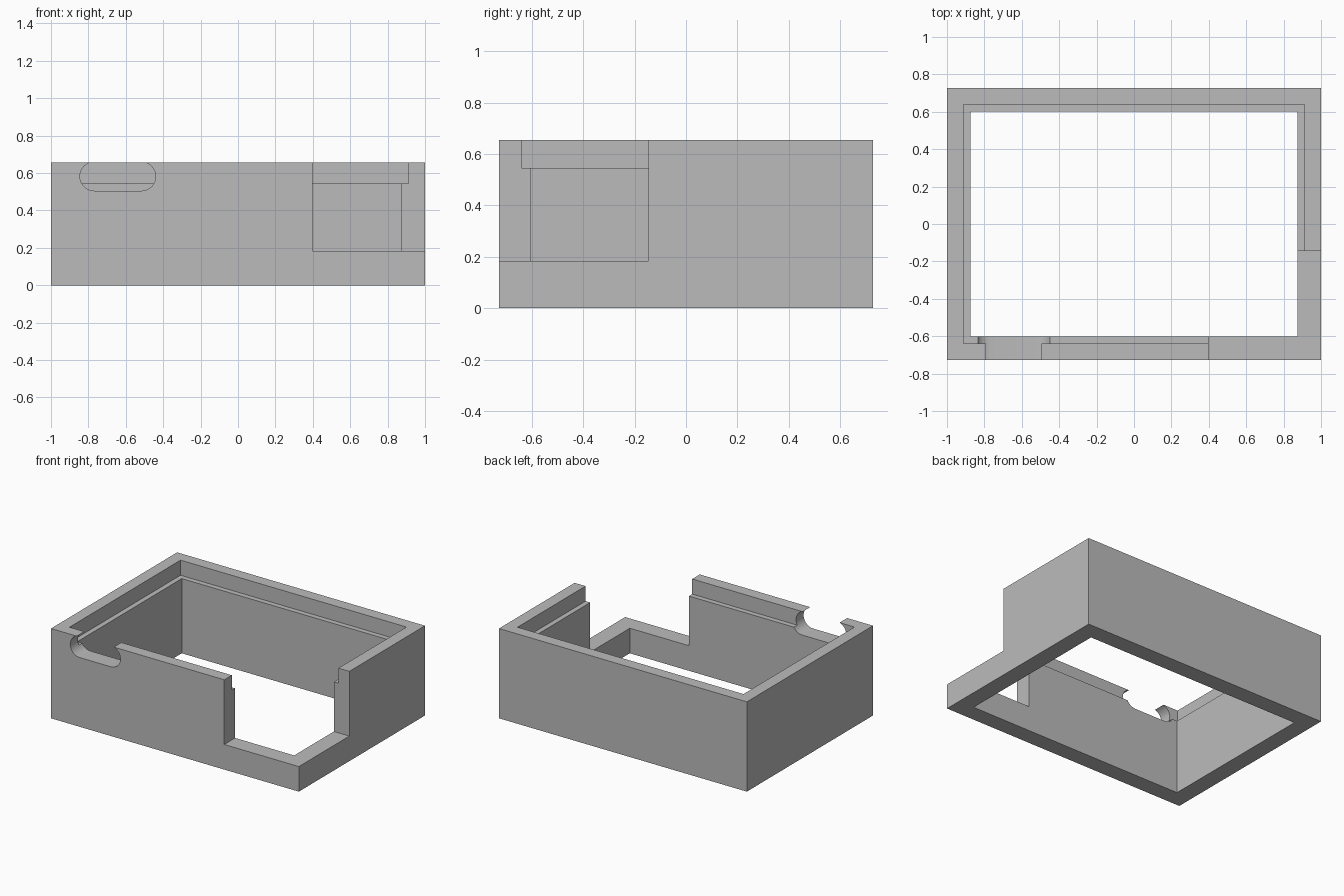
import bpy
import bmesh
import math

default = bpy.data.objects.get("Cube")
if default:
    bpy.data.objects.remove(default, do_unlink=True)

HX, HY, TOP = 1.0, 0.727, 0.655
OVER = 0.1  # cutter overshoot past the walls

grey = bpy.data.materials.new("plain grey")
grey.use_nodes = True
colour = (0.5, 0.5, 0.5, 1)
grey.diffuse_color = colour
grey.node_tree.nodes["Principled BSDF"].inputs["Base Color"].default_value = colour


def prism(name, outline, offset):
    """Extrude a closed 3D outline along an offset vector."""
    bm = bmesh.new()
    face = bm.faces.new([bm.verts.new(p) for p in outline])
    ext = bmesh.ops.extrude_face_region(bm, geom=[face])
    verts = [v for v in ext["geom"] if isinstance(v, bmesh.types.BMVert)]
    bmesh.ops.translate(bm, verts=verts, vec=offset)
    bmesh.ops.recalc_face_normals(bm, faces=bm.faces)
    mesh = bpy.data.meshes.new(name)
    bm.to_mesh(mesh)
    bm.free()
    mesh.materials.append(grey)
    obj = bpy.data.objects.new(name, mesh)
    bpy.context.collection.objects.link(obj)
    return obj


def box(name, x0, x1, y0, y1, z0, z1):
    base = [(x0, y0, z0), (x1, y0, z0), (x1, y1, z0), (x0, y1, z0)]
    return prism(name, base, (0, 0, z1 - z0))


def slot(name, x0, x1, z0, radius, y0, y1, steps=16):
    """Rounded-end horizontal slot running through the front wall."""
    outline = []
    for cx, start in ((x1 - radius, -90), (x0 + radius, 90)):
        for i in range(steps + 1):
            a = math.radians(start + 180 * i / steps)
            outline.append((cx + radius * math.cos(a), y0,
                            z0 + radius + radius * math.sin(a)))
    return prism(name, outline, (0, y1 - y0, 0))


# Outer block of the open frame
frame = box("case_frame", -HX, HX, -HY, HY, 0, TOP)

# Through opening, lid recess, corner notch and cable slot
cutters = [
    box("opening_cutter", -0.875, 0.875, -0.602, 0.602, -OVER, TOP + OVER),
    box("lid_recess_cutter", -0.912, 0.912, -0.64, 0.64, 0.545, TOP + OVER),
    box("corner_notch_cutter", 0.398, HX + OVER, -HY - OVER, -0.145, 0.183, TOP + OVER),
    slot("cable_slot_cutter", -0.845, -0.44, 0.505, 0.077, -HY - OVER, -0.45),
]

bpy.ops.object.select_all(action="DESELECT")
bpy.context.view_layer.objects.active = frame
frame.select_set(True)
for cutter in cutters:
    cutter.hide_render = True
    mod = frame.modifiers.new(cutter.name, "BOOLEAN")
    mod.operation = "DIFFERENCE"
    mod.solver = "EXACT"
    mod.object = cutter
    bpy.ops.object.modifier_apply(modifier=mod.name)
    bpy.data.objects.remove(cutter, do_unlink=True)

bpy.ops.object.shade_smooth_by_angle(angle=math.radians(30))
